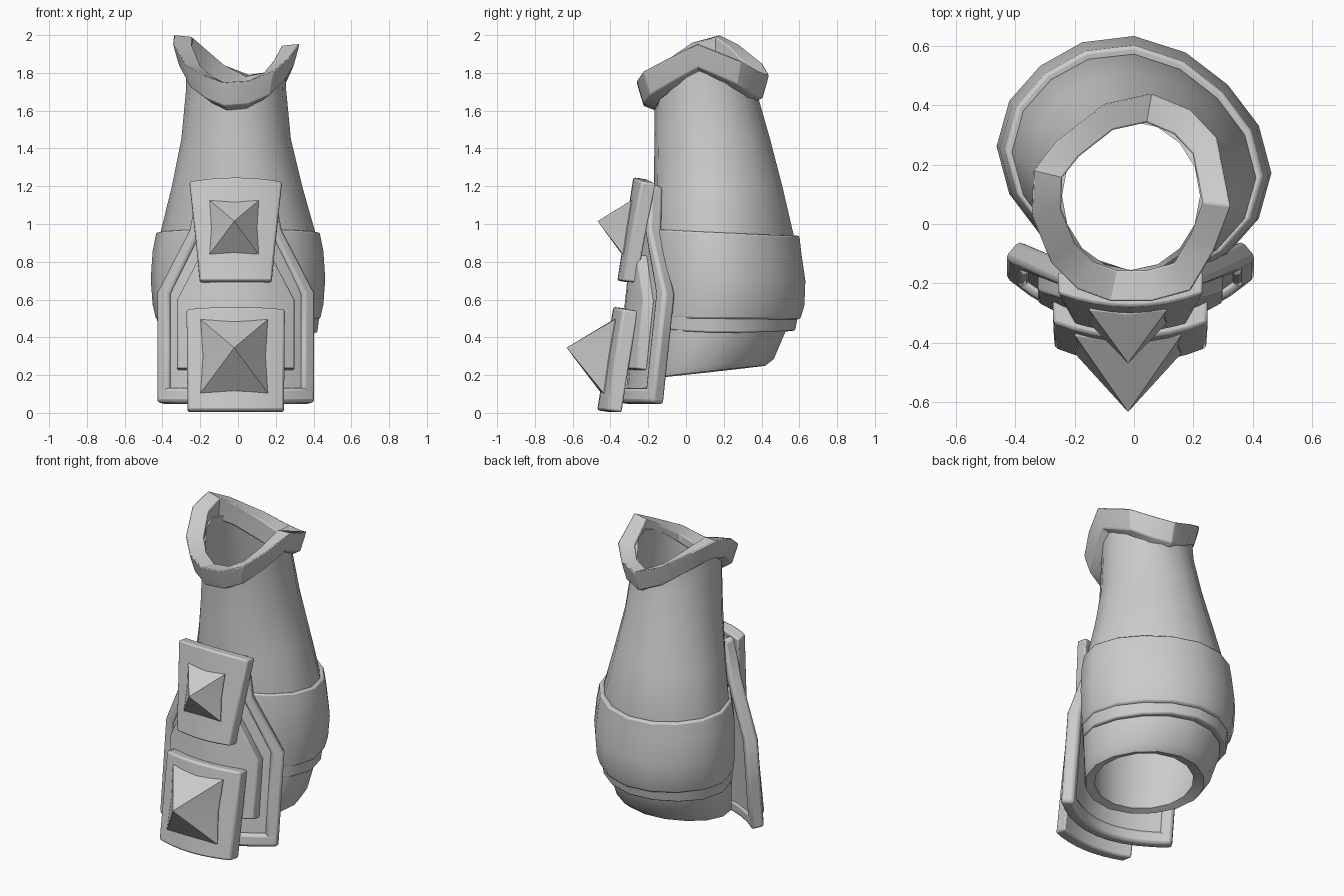
import bpy, bmesh, math

if "Cube" in bpy.data.objects:
    bpy.data.objects.remove(bpy.data.objects["Cube"])

XC = -0.012  # the front plates sit slightly off centre


def finish(name, bm, bevel=0.0, angle=35, segments=2):
    bmesh.ops.recalc_face_normals(bm, faces=bm.faces[:])
    me = bpy.data.meshes.new(name)
    bm.to_mesh(me)
    bm.free()
    ob = bpy.data.objects.new(name, me)
    bpy.context.collection.objects.link(ob)
    if bevel:
        m = ob.modifiers.new("edge_rounding", 'BEVEL')
        m.width, m.segments = bevel, segments
        m.limit_method = 'ANGLE'
        m.angle_limit = math.radians(40)
    bpy.ops.object.select_all(action='DESELECT')
    ob.select_set(True)
    bpy.context.view_layer.objects.active = ob
    bpy.ops.object.shade_smooth_by_angle(angle=math.radians(angle))
    return ob


def ring(hx, yf, yb, zf, zb, side_lift=0.0, xc=0.0, n=16):
    """Oval ring; wide rings are skewed and slimmer on the diagonals."""
    egg = min(1, max(0, (hx - 0.26) / 0.15))
    pts = []
    for i in range(n):
        t = 2 * math.pi * i / n
        s, c = math.sin(t), math.cos(t)
        slim = 1 - 0.035 * egg * math.sin(2 * t) ** 2
        pts.append((xc + hx * s * slim,
                    (yf + yb) / 2 - (yb - yf) / 2 * c * slim - 0.045 * egg * s,
                    (zf + zb) / 2 + (zf - zb) / 2 * c + side_lift * s * s))
    return pts


def loft(name, rings, **kw):
    """Closed wall: the last ring joins the first."""
    bm = bmesh.new()
    vs = [[bm.verts.new(p) for p in r] for r in rings]
    m, n = len(vs), len(vs[0])
    for j in range(m):
        a, b = vs[j], vs[(j + 1) % m]
        for i in range(n):
            k = (i + 1) % n
            bm.faces.new((a[i], a[k], b[k], b[i]))
    return finish(name, bm, **kw)


def shield_y(x, z):
    return -0.355 + 0.105 * z + 1.0 * (x - XC) ** 2


def boss_y(x, z):
    return -0.472 + 0.155 * z + 0.8 * (x - XC) ** 2


def plate(name, rows, surf, offset, thick, nx=8, side=1, bow=0.0, turn=0.0, **kw):
    """Curved slab; rows are (z, x start, x end) measured from the plate axis.
    turn = how far the thickness follows the surface normal sideways."""
    bm = bmesh.new()
    front, back = [], []
    for j, (z, x0, x1) in enumerate(rows):
        f, b = [], []
        for i in range(nx + 1):
            u = i / nx
            x = XC + side * (x0 + (x1 - x0) * u)
            zz = z + (bow * (1 - (2 * u - 1) ** 2) if j == len(rows) - 1 else 0)
            y = surf(x, zz) + offset
            slope = 2 * (x - XC) * turn
            ln = math.hypot(slope, 1)
            f.append(bm.verts.new((x, y, zz)))
            b.append(bm.verts.new((x - thick * slope / ln, y + thick / ln, zz - 0.15 * thick)))
        front.append(f)
        back.append(b)
    for g in (front, back):
        for j in range(len(rows) - 1):
            for i in range(nx):
                bm.faces.new((g[j][i], g[j][i + 1], g[j + 1][i + 1], g[j + 1][i]))
    for j in (0, -1):
        for i in range(nx):
            bm.faces.new((front[j][i], front[j][i + 1], back[j][i + 1], back[j][i]))
    for i in (0, -1):
        for j in range(len(rows) - 1):
            bm.faces.new((front[j][i], front[j + 1][i], back[j + 1][i], back[j][i]))
    return finish(name, bm, **kw)


def spike(name, hw, z0, z1, tip):
    """Pyramid with pinched base edges, seated on the boss surface."""
    bm = bmesh.new()
    zm, p = (z0 + z1) / 2, 0.07 * hw
    outline = [(-hw, z0), (0, z0 + p), (hw, z0), (hw - p, zm),
               (hw, z1), (0, z1 - p), (-hw, z1), (-hw + p, zm)]
    base = [bm.verts.new((XC - 0.008 + x, boss_y(XC + x, z) + o, z))
            for o in (0.03, -0.006) for x, z in outline]
    top = bm.verts.new(tip)
    for i in range(8):
        k = (i + 1) % 8
        bm.faces.new((base[i], base[k], base[8 + k], base[8 + i]))
        bm.faces.new((base[8 + i], base[8 + k], top))
    bm.faces.new(base[:8])
    finish(name, bm, angle=20)


# Tapered sleeve: outer skin upward, then inner skin back down
loft("sleeve", [
    ring(0.35, -0.225, 0.42, 0.18, 0.25),
    ring(0.37, -0.225, 0.465, 0.21, 0.285),
    ring(0.41, -0.205, 0.535, 0.46, 0.45),
    ring(0.415, -0.175, 0.575, 0.95, 0.92),
    ring(0.345, -0.17, 0.51, 1.2, 1.2, xc=-0.005),
    ring(0.29, -0.167, 0.445, 1.45, 1.45, xc=-0.01),
    ring(0.265, -0.165, 0.385, 1.66, 1.66, 0.05, xc=-0.01),
    ring(0.262, -0.168, 0.372, 1.69, 1.71, 0.19, xc=-0.01),
    ring(0.232, -0.155, 0.345, 1.69, 1.71, 0.19, xc=-0.01),
    ring(0.25, -0.155, 0.40, 1.45, 1.45, xc=-0.01),
    ring(0.37, -0.16, 0.52, 0.9, 0.9),
    ring(0.345, -0.17, 0.46, 0.36, 0.40),
    ring(0.295, -0.18, 0.36, 0.195, 0.265),
], angle=40)

# Bulging band with a narrower lip below it
loft("band", [
    ring(0.40, -0.16, 0.56, 0.97, 0.935),
    ring(0.432, -0.185, 0.60, 0.975, 0.94),
    ring(0.452, -0.195, 0.61, 0.86, 0.85),
    ring(0.462, -0.20, 0.632, 0.72, 0.70),
    ring(0.452, -0.205, 0.627, 0.58, 0.57),
    ring(0.435, -0.205, 0.605, 0.50, 0.495),
    ring(0.40, -0.18, 0.55, 0.50, 0.495),
], bevel=0.012, angle=40)
loft("band_lip", [
    ring(0.40, -0.18, 0.54, 0.53, 0.53),
    ring(0.433, -0.205, 0.595, 0.53, 0.53),
    ring(0.42, -0.21, 0.578, 0.455, 0.435, -0.02),
    ring(0.39, -0.18, 0.53, 0.455, 0.435, -0.02),
], bevel=0.008, angle=40)

# Wavy collar with two raised side peaks
crest = [(-0.08, -0.26, 1.75), (0.06, -0.26, 1.76), (0.19, -0.225, 1.81),
         (0.27, -0.09, 1.88), (0.325, 0.06, 1.955), (0.28, 0.29, 1.865),
         (0.19, 0.385, 1.81), (0.06, 0.44, 1.79), (-0.10, 0.405, 1.85),
         (-0.26, 0.28, 1.95), (-0.34, 0.18, 2.0), (-0.345, 0.03, 1.96),
         (-0.28, -0.13, 1.85), (-0.19, -0.22, 1.79)]


def collar_ring(scale, drop):
    return [(x * scale, 0.1 + (y - 0.1) * scale, z - drop) for x, y, z in crest]


loft("collar", [collar_ring(1.0, 0), collar_ring(0.98, 0.03), collar_ring(0.90, 0.125),
                collar_ring(0.72, 0.15), collar_ring(0.71, 0.01)], bevel=0.006, angle=28)

# Shield: recessed back plate, raised centre panel and rim on three sides
plate("shield_back", [(0.08, -0.40, 0.40), (0.35, -0.40, 0.40), (0.63, -0.40, 0.40),
                      (0.97, -0.22, 0.22), (1.2, -0.19, 0.19)],
      shield_y, 0.025, 0.04, turn=1)
plate("shield_panel", [(0.235, -0.31, 0.31), (0.42, -0.31, 0.31), (0.60, -0.31, 0.31),
                       (0.84, -0.185, 0.185)],
      shield_y, -0.03, 0.06, bevel=0.008)
for label, s in (("left", -1), ("right", 1)):
    plate("shield_rim_" + label,
          [(0.055, 0.36, 0.423), (0.35, 0.36, 0.423), (0.635, 0.36, 0.423),
           (0.97, 0.19, 0.25), (1.21, 0.16, 0.205)],
          shield_y, -0.005, 0.078, nx=2, side=s, turn=1, bevel=0.018)
plate("shield_rim_bottom", [(0.055, -0.42, 0.42), (0.135, -0.42, 0.42)],
      shield_y, -0.008, 0.078, nx=10, turn=1, bevel=0.018)

# Two curved boss plates, each carrying a pyramid spike
plate("upper_boss", [(0.70, -0.19, 0.19), (0.95, -0.215, 0.215), (1.225, -0.245, 0.245)],
      boss_y, 0, 0.075, bow=0.022, bevel=0.01)
plate("lower_boss", [(0.014, -0.255, 0.255), (0.28, -0.258, 0.258), (0.55, -0.26, 0.26)],
      boss_y, 0, 0.08, bow=0.012, bevel=0.012)
spike("upper_spike", 0.13, 0.84, 1.125, (-0.02, -0.468, 1.015))
spike("lower_spike", 0.178, 0.105, 0.495, (-0.02, -0.632, 0.345))
